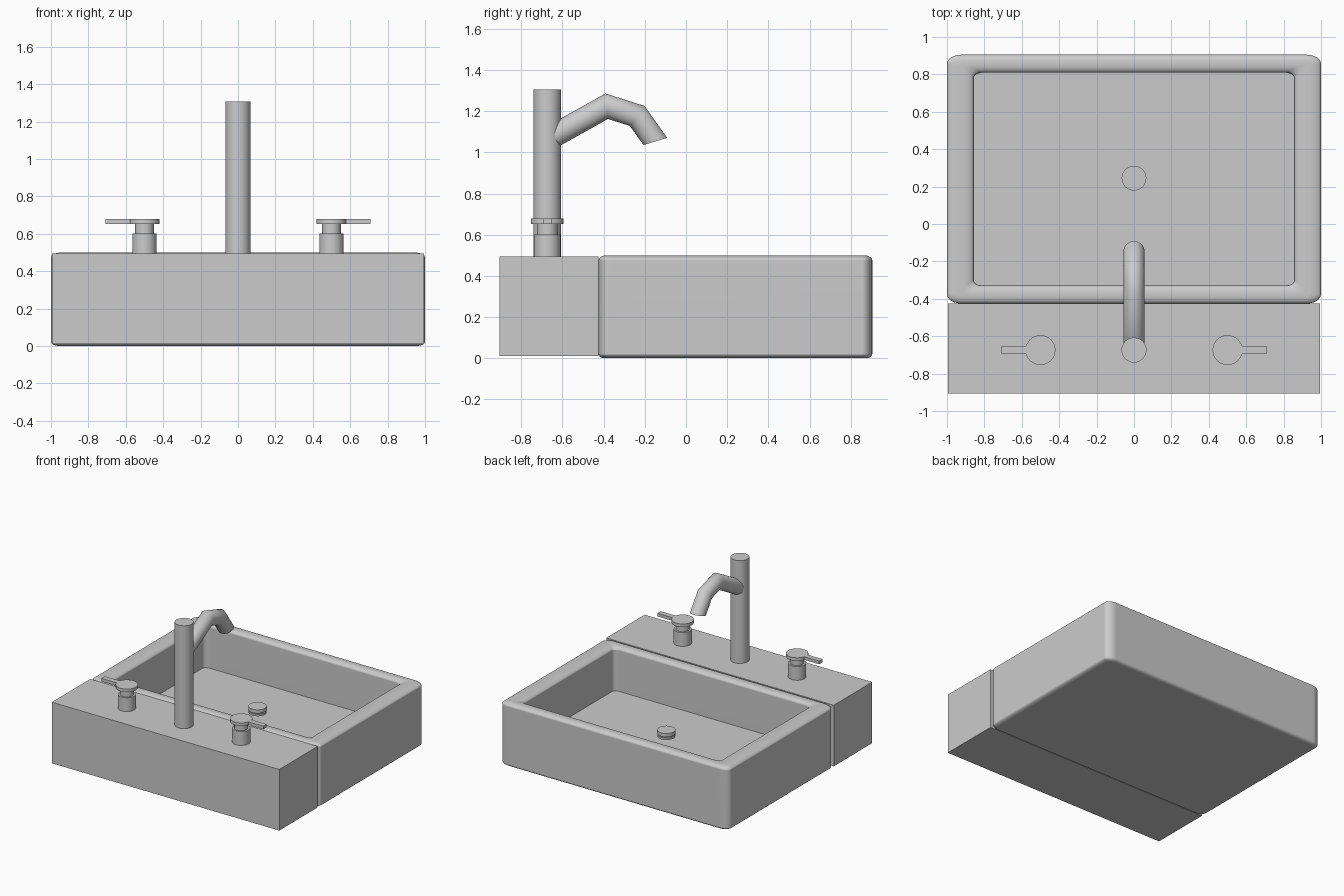
import bpy, bmesh, math
from mathutils import Vector

if "Cube" in bpy.data.objects:
    bpy.data.objects.remove(bpy.data.objects["Cube"], do_unlink=True)

grey = bpy.data.materials.new("plain grey")
grey.use_nodes = True
GREY = (0.6, 0.6, 0.6, 1)
grey.diffuse_color = GREY
grey.node_tree.nodes["Principled BSDF"].inputs["Base Color"].default_value = GREY


def finish(name, bm, sharp=35):
    """Turn a bmesh into a named, shaded object."""
    bmesh.ops.recalc_face_normals(bm, faces=bm.faces)
    mesh = bpy.data.meshes.new(name)
    bm.to_mesh(mesh)
    bm.free()
    mesh.materials.append(grey)
    obj = bpy.data.objects.new(name, mesh)
    bpy.context.collection.objects.link(obj)
    bpy.ops.object.select_all(action='DESELECT')
    obj.select_set(True)
    bpy.context.view_layer.objects.active = obj
    bpy.ops.object.shade_smooth_by_angle(angle=math.radians(sharp))
    return obj


def loft(name, rings, sharp=35):
    """Skin a list of equal point rings and cap both ends."""
    bm = bmesh.new()
    loops = [[bm.verts.new(p) for p in ring] for ring in rings]
    n = len(loops[0])
    for a, b in zip(loops, loops[1:]):
        for i in range(n):
            j = (i + 1) % n
            bm.faces.new((a[i], a[j], b[j], b[i]))
    bm.faces.new(loops[0])
    bm.faces.new(loops[-1])
    return finish(name, bm, sharp)


def circle(r, n=32):
    return [(r * math.cos(math.tau * i / n), r * math.sin(math.tau * i / n)) for i in range(n)]


def turned(name, x, y, profile):
    """Upright turned part from (radius, height) pairs."""
    return loft(name, [[(x + u, y + v, z) for u, v in circle(r)] for r, z in profile])


def box(name, low, high):
    bm = bmesh.new()
    bmesh.ops.create_cube(bm, size=1)
    for v in bm.verts:
        v.co = [l if c < 0 else h for c, l, h in zip(v.co, low, high)]
    return finish(name, bm)


# Basin: rounded rectangle rings running up the outside, over the rim and down inside
MID_Y, HALF_Y, STRETCH = 0.24, 0.665, 1.5
FLOOR_Z = 0.155


def rounded_rect(inset, radius, z):
    hx, hy = 1 - inset * STRETCH, HALF_Y - inset
    rx, ry = radius * STRETCH, radius
    ring = []
    for quarter, (sx, sy) in enumerate(((1, 1), (-1, 1), (-1, -1), (1, -1))):
        for step in range(7):
            a = math.radians(90 * quarter + 15 * step)
            x = sx * (hx - rx) + rx * math.cos(a)
            y = MID_Y + sy * (hy - ry) + ry * math.sin(a)
            ring.append((x, y, z))
    return ring


def arc(steps=5):
    return [(math.sin(math.pi / 2 * i / steps), math.cos(math.pi / 2 * i / steps)) for i in range(steps + 1)]


rings = []
for s, c in arc():      # bottom edge
    rings.append(rounded_rect(0.03 * (1 - s), 0.05 - 0.03 * (1 - s), 0.022 * (1 - c)))
for s, c in arc():      # outer rim edge
    rings.append(rounded_rect(0.04 * (1 - c), 0.05 - 0.03 * (1 - c), 0.475 + 0.025 * s))
for s, c in arc():      # inner rim edge
    rings.append(rounded_rect(0.055 + 0.04 * s, 0.02 + 0.01 * s, 0.475 + 0.025 * c))
rings.append(rounded_rect(0.096, 0.03, FLOOR_Z))
basin = loft("basin", rings)
basin.modifiers.new("flat_sides", 'WEIGHTED_NORMAL').keep_sharp = True

# Drain plug raised above the floor
turned("drain_plug", 0, 0.245, [(0.064, 0.238), (0.064, 0.253), (0.054, 0.253), (0.054, 0.262),
                                (0.066, 0.262), (0.066, 0.29)])

# Deck that carries the taps
TAP_Y, DECK_Z = -0.674, 0.493
box("tap_deck", (-0.995, -0.905, 0.01), (0.995, -0.425, DECK_Z))

# Spout column
turned("spout_column", 0, TAP_Y, [(0.067, DECK_Z - 0.01), (0.067, 1.306)])

# Spout: mitred tube along a bent path
path = [Vector((0, y, z)) for y, z in ((-0.65, 1.076), (-0.385, 1.224), (-0.237, 1.177), (-0.149, 1.053))]
dirs = [(b - a).normalized() for a, b in zip(path, path[1:])]
planes = [dirs[0]] + [(a + b).normalized() for a, b in zip(dirs, dirs[1:])]
planes.append(Vector((0, 0.29, -0.96)).normalized())
tube = []
for i, (point, normal) in enumerate(zip(path, planes)):
    d = dirs[max(i - 1, 0)]
    up = Vector((1, 0, 0)).cross(d)
    ring = []
    for u, v in circle(0.057):
        offset = Vector((u, 0, 0)) + up * v
        ring.append(point + offset - d * (offset.dot(normal) / d.dot(normal)))
    tube.append(ring)
loft("spout", tube, sharp=60)

# Two taps with levers pointing outwards
for side, s in (("left", 1), ("right", -1)):
    x = s * 0.5
    turned(side + "_tap", x, TAP_Y, [(0.065, DECK_Z - 0.01), (0.065, 0.602), (0.05, 0.602), (0.05, 0.653),
                                     (0.08, 0.653), (0.08, 0.678)])
    ends = sorted((s * 0.572, s * 0.708))
    box(side + "_lever", (ends[0], TAP_Y - 0.021, 0.653), (ends[1], TAP_Y + 0.021, 0.678))
